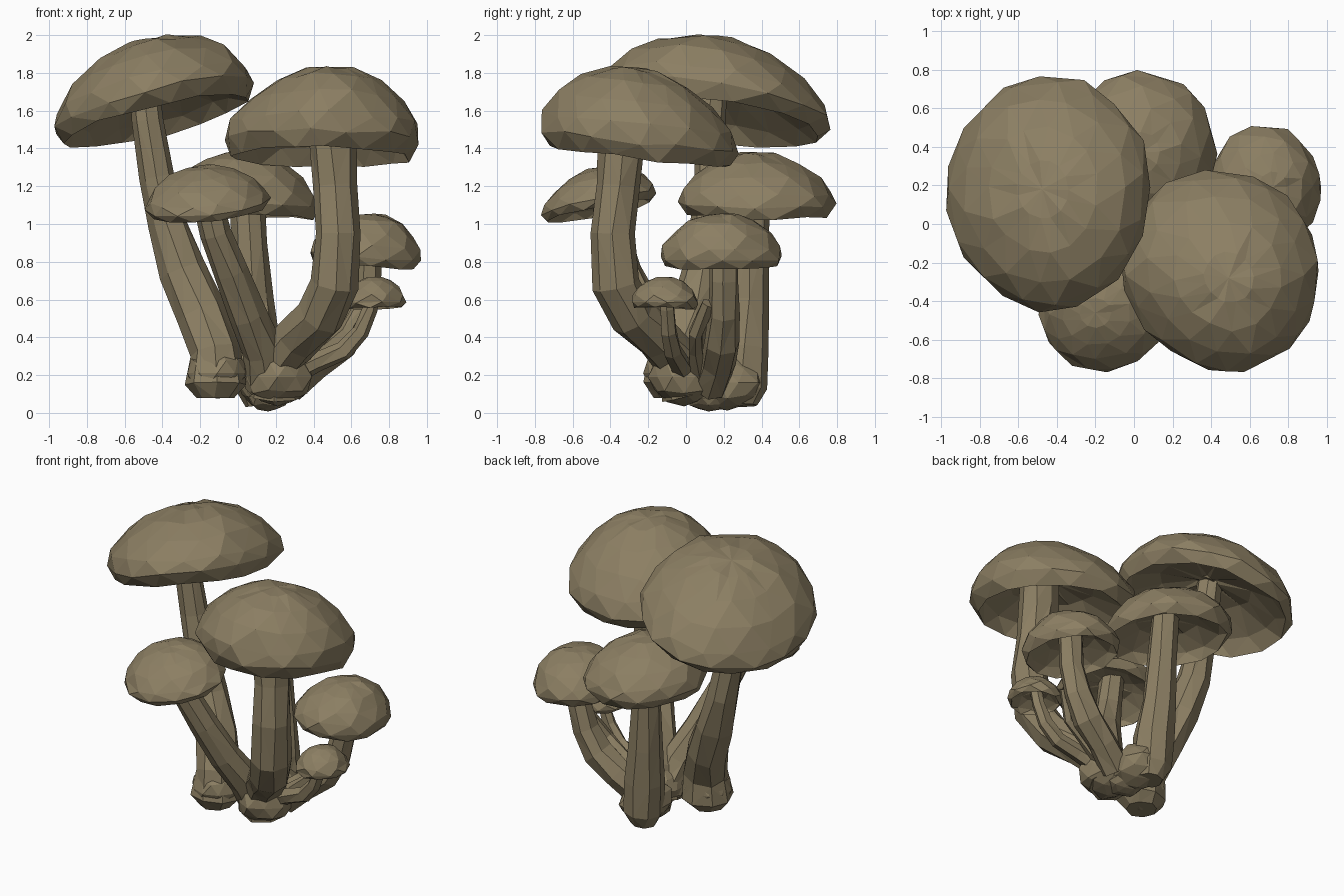
import bpy, bmesh, math, random
from mathutils import Vector

if "Cube" in bpy.data.objects:
    bpy.data.objects.remove(bpy.data.objects["Cube"])

random.seed(4)
mat = bpy.data.materials.new("olive_brown")
mat.diffuse_color = (0.262, 0.212, 0.125, 1)
mat.use_nodes = True
mat.node_tree.nodes["Principled BSDF"].inputs["Base Color"].default_value = mat.diffuse_color


def finish(bm, name):
    bmesh.ops.recalc_face_normals(bm, faces=bm.faces)
    bmesh.ops.triangulate(bm, faces=[f for f in bm.faces if len(f.verts) > 3])
    me = bpy.data.meshes.new(name)
    bm.to_mesh(me)
    bm.free()
    me.materials.append(mat)
    bpy.context.collection.objects.link(bpy.data.objects.new(name, me))


def skin(bm, rings):
    n = len(rings[0])
    for a, b in zip(rings, rings[1:]):
        for i in range(n):
            j = (i + 1) % n
            bm.faces.new((a[i], a[j], b[j], b[i]))


# Cap cross-section: hollow underside, rolled lip, flattened dome (radius, height)
PROFILE = [(0.1, 0.4), (0.5, 0.32), (0.82, 0.04), (0.91, -0.18), (1.0, 0.03),
           (0.95, 0.27), (0.79, 0.57), (0.54, 0.83), (0.25, 0.97)]


def cap(name, center, rx, ry, h, slope, n, shift=(0, 0), dent=0):
    # dent: flattens the outline towards the front left
    bm = bmesh.new()

    def place(x, y, z):
        t = max(z, 0)
        return bm.verts.new((center[0] + x * rx + shift[0] * t,
                             center[1] + y * ry + shift[1] * t,
                             center[2] + z * h + slope[0] * x * rx + slope[1] * y * ry))
    rings = []
    for k, (r, z) in enumerate(PROFILE):
        ring = []
        for i in range(n):
            a = math.tau * (i + 0.5 * (k % 2) + random.uniform(-.15, .15)) / n
            q = r * random.uniform(0.97, 1.02)
            q *= 1 - dent * max(0, math.cos(a - math.radians(228))) ** 3
            ring.append(place(q * math.cos(a), q * math.sin(a),
                              z + random.uniform(-.035, .035)))
        rings.append(ring)
    skin(bm, rings)
    bm.faces.new(rings[0])
    top = place(0, 0, 1.0)
    for i in range(n):
        bm.faces.new((rings[-1][i], rings[-1][(i + 1) % n], top))
    finish(bm, name)


def stem(name, pts, n=8, jitter=0.06):
    # pts: (x, y, z, radius) from base to cap
    bm = bmesh.new()
    P = [Vector(p[:3]) for p in pts]
    rings = []
    for k, p in enumerate(P):
        d = P[min(k + 1, len(P) - 1)] - P[max(k - 1, 0)]
        q = Vector((0, 0, 1)).rotation_difference(d.normalized())
        ring = []
        for i in range(n):
            a = math.tau * (i + random.uniform(-.12, .12)) / n
            r = pts[k][3] * random.uniform(1 - jitter, 1 + jitter)
            ring.append(bm.verts.new(p + q @ Vector((r * math.cos(a), r * math.sin(a), 0))))
        rings.append(ring)
    skin(bm, rings)
    bm.faces.new(rings[0])
    bm.faces.new(rings[-1])
    finish(bm, name)


def lump(name, loc, size):
    bm = bmesh.new()
    bmesh.ops.create_icosphere(bm, subdivisions=2, radius=1)
    for v in bm.verts:
        v.co *= random.uniform(0.9, 1.06)
        v.co = Vector([loc[i] + v.co[i] * size[i] for i in range(3)])
    finish(bm, name)


# Caps
cap("tall_left_cap", (-.435, .16, 1.61), .535, .61, .36, (.235, -.16), 15, (-.04, .02))
cap("large_right_cap", (.43, -.26, 1.43), .53, .54, .4, (-.02, -.11), 15, (.06, -.02), .13)
cap("front_cap", (-.16, -.46, 1.1), .33, .31, .2, (.1, .2), 12, (-.04, 0))
cap("back_cap", (.035, .37, 1.1), .4, .43, .28, (-.06, -.02), 12, (0, 0), .08)
cap("side_cap", (.67, .19, .82), .3, .33, .235, (-.09, 0), 11, (.05, 0))
cap("small_cap", (.72, -.11, .58), .17, .18, .14, (.03, -.03), 9)

# Stems
stem("tall_left_stem", [(-.12, -.07, .08, .1), (-.12, -.07, .15, .16), (-.12, -.05, .32, .14),
                        (-.19, .04, .52, .135), (-.29, .1, .75, .125), (-.375, .13, 1.0, .105),
                        (-.43, .13, 1.25, .09), (-.48, .13, 1.55, .08), (-.5, .14, 1.76, .08)])
stem("large_right_stem", [(.2, .02, .1, .15), (.21, -.03, .27, .13), (.31, -.14, .39, .125),
                          (.44, -.28, .51, .13), (.51, -.37, .68, .13), (.53, -.39, .95, .12),
                          (.51, -.36, 1.2, .115), (.5, -.34, 1.42, .125), (.5, -.33, 1.6, .12)])
stem("front_stem", [(.16, .0, .15, .12), (.13, -.1, .33, .11), (.05, -.21, .52, .1),
                    (-.04, -.32, .75, .09), (-.12, -.39, .95, .085), (-.18, -.43, 1.19, .08)])
stem("back_stem", [(.12, .3, .04, .08), (.11, .3, .13, .13), (.1, .31, .35, .125),
                   (.075, .335, .6, .11), (.06, .345, .9, .095), (.045, .36, 1.22, .09)])
stem("side_stem", [(.26, .13, .15, .1), (.4, .17, .26, .095), (.54, .19, .37, .095),
                   (.63, .2, .52, .085), (.68, .2, .7, .08), (.69, .2, .92, .08)], 7)
stem("small_stem", [(.28, .0, .2, .06), (.42, -.04, .27, .055), (.56, -.07, .33, .05),
                    (.65, -.09, .43, .045), (.7, -.1, .55, .04), (.71, -.11, .65, .04)], 6)
# Thin joined strand between side and small stems
stem("thin_strand", [(.3, .07, .2, .06), (.45, .05, .33, .04), (.57, .05, .42, .04),
                     (.66, .12, .58, .04)], 6)

# Knobbly shared base
lump("main_base", (.21, -.01, .19), (.18, .19, .16))
lump("back_base", (.15, .22, .16), (.16, .19, .15))
lump("left_base", (-.11, -.07, .21), (.16, .15, .14))
lump("root_tip", (.16, .12, .08), (.11, .12, .075))
